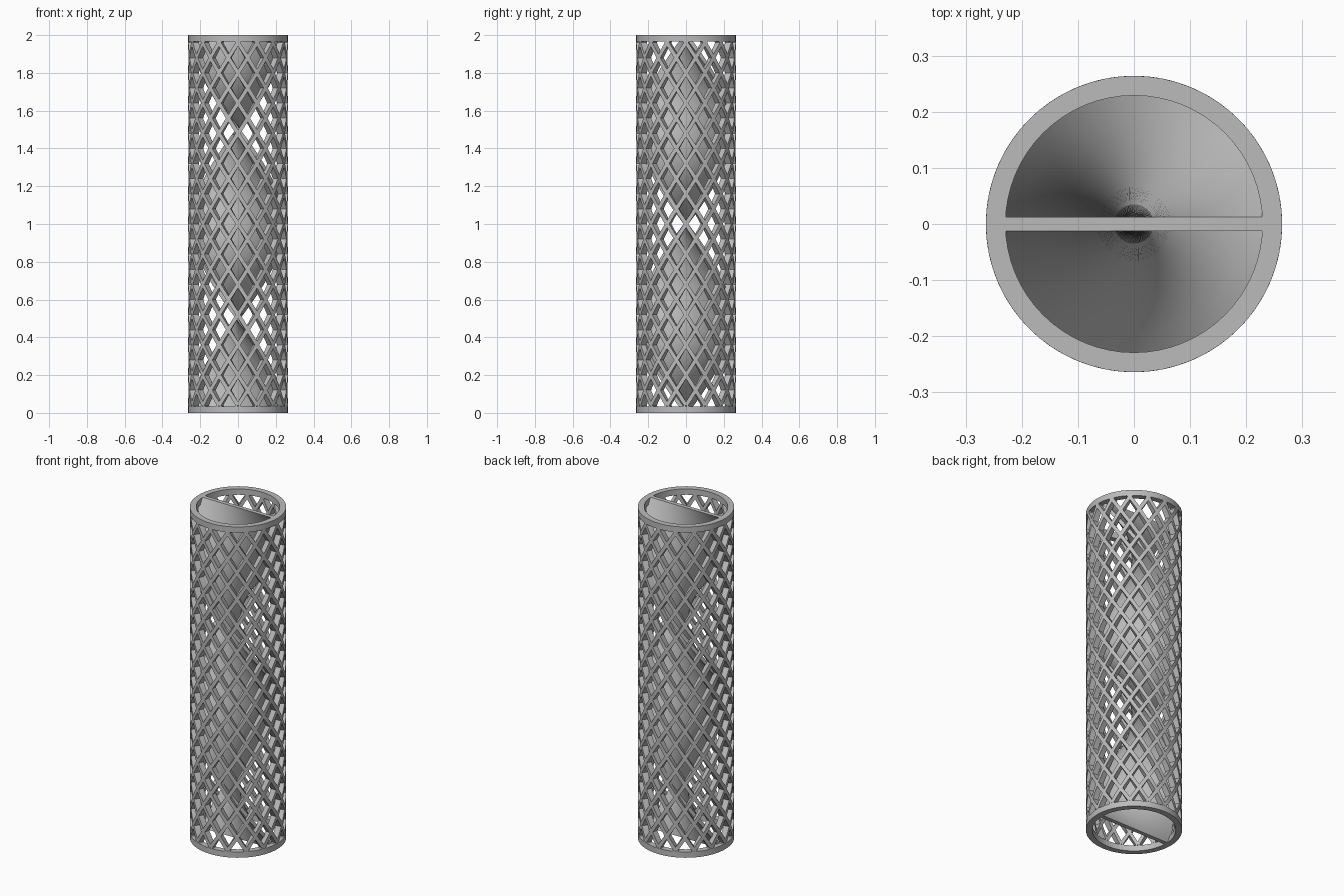
import bpy, bmesh
from math import pi, sin, cos

R_OUT, R_IN, HEIGHT, RIM = 0.264, 0.229, 2.0, 0.035
COLUMNS, PITCH, FIRST, HOLE = 16, 0.16, 0.12, 0.76
STEP = 2 * pi / COLUMNS

if "Cube" in bpy.data.objects:
    bpy.data.objects.remove(bpy.data.objects["Cube"])

grey = bpy.data.materials.new("plain grey")
grey.use_nodes = True
grey.diffuse_color = (0.5, 0.5, 0.5, 1)
grey.node_tree.nodes["Principled BSDF"].inputs["Base Color"].default_value = (0.5, 0.5, 0.5, 1)


def finish(bm, name):
    bmesh.ops.recalc_face_normals(bm, faces=bm.faces)
    mesh = bpy.data.meshes.new(name)
    bm.to_mesh(mesh)
    bm.free()
    obj = bpy.data.objects.new(name, mesh)
    bpy.context.collection.objects.link(obj)
    mesh.materials.append(grey)
    return obj


def smooth(obj):
    bpy.ops.object.select_all(action='DESELECT')
    obj.select_set(True)
    bpy.context.view_layer.objects.active = obj
    bpy.ops.object.shade_smooth_by_angle(angle=0.6)


def cut(bm, co, no, clear=False):
    bmesh.ops.bisect_plane(bm, geom=bm.verts[:] + bm.edges[:] + bm.faces[:],
                           plane_co=co, plane_no=no, clear_outer=clear)


# Lattice wall: diamond frames laid flat, trimmed at the rims, then rolled up
bm = bmesh.new()
corners = [(0.5, 0), (0, 0.5), (-0.5, 0), (0, -0.5)]
for row in range(-1, 26):
    for col in range(COLUMNS):
        u = (col + 0.5 * (row % 2)) * STEP
        z = FIRST + row * PITCH / 2
        outer = [bm.verts.new((u + a * STEP, 0, z + b * PITCH)) for a, b in corners]
        inner = [bm.verts.new((u + a * STEP * HOLE, 0, z + b * PITCH * HOLE)) for a, b in corners]
        for i in range(4):
            j = (i + 1) % 4
            bm.faces.new((outer[i], outer[j], inner[j], inner[i]))
bmesh.ops.remove_doubles(bm, verts=bm.verts, dist=1e-4)
cut(bm, (0, 0, HEIGHT - RIM), (0, 0, 1), True)
cut(bm, (0, 0, RIM), (0, 0, -1), True)
for k in range(-4, 4 * COLUMNS + 5):
    cut(bm, (k * STEP / 4, 0, 0), (1, 0, 0))
for v in bm.verts:
    u = v.co.x
    v.co.x, v.co.y = R_OUT * sin(u), -R_OUT * cos(u)
bmesh.ops.remove_doubles(bm, verts=bm.verts, dist=1e-4)
bmesh.ops.recalc_face_normals(bm, faces=bm.faces)
if sum(f.normal.dot(f.calc_center_median()) - f.normal.z * f.calc_center_median().z for f in bm.faces) < 0:
    bmesh.ops.reverse_faces(bm, faces=bm.faces)
for f in bm.faces:
    c = f.calc_center_median()
    if f.normal.x * c.x + f.normal.y * c.y < 0:
        f.normal_flip()
# Give the wall its thickness towards the axis
shell = bmesh.ops.extrude_face_region(bm, geom=bm.faces[:], use_keep_orig=True)
for item in shell["geom"]:
    if isinstance(item, bmesh.types.BMVert):
        item.co.x *= R_IN / R_OUT
        item.co.y *= R_IN / R_OUT
smooth(finish(bm, "lattice_wall"))


# Solid rims at both ends
def ring(name, z0, z1):
    bm = bmesh.new()
    n = 4 * COLUMNS
    loops = [[bm.verts.new((r * sin(2 * pi * i / n), -r * cos(2 * pi * i / n), z)) for i in range(n)]
             for r, z in ((R_OUT, z0), (R_OUT, z1), (R_IN, z1), (R_IN, z0))]
    for a, b in zip(loops, loops[1:] + loops[:1]):
        for i in range(n):
            j = (i + 1) % n
            bm.faces.new((a[i], a[j], b[j], b[i]))
    smooth(finish(bm, name))


ring("bottom_rim", 0, RIM)
ring("top_rim", HEIGHT - RIM, HEIGHT)

# Dividing wall: a thin plate making one full turn over the height
bm = bmesh.new()
half, thick, levels, across = 0.235, 0.0125, 128, 12
xs = [half * (2 * i / across - 1) for i in range(across + 1)]
outline = [(x, -thick) for x in xs] + [(x, thick) for x in reversed(xs)]
rows = []
for k in range(levels + 1):
    z = HEIGHT * k / levels
    t = -pi * z
    rows.append([bm.verts.new((x * cos(t) - y * sin(t), x * sin(t) + y * cos(t), z)) for x, y in outline])
for a, b in zip(rows, rows[1:]):
    for i in range(len(a)):
        j = (i + 1) % len(a)
        bm.faces.new((a[i], a[j], b[j], b[i]))
bm.faces.new(rows[0])
bm.faces.new(rows[-1])
smooth(finish(bm, "twisted_divider"))
